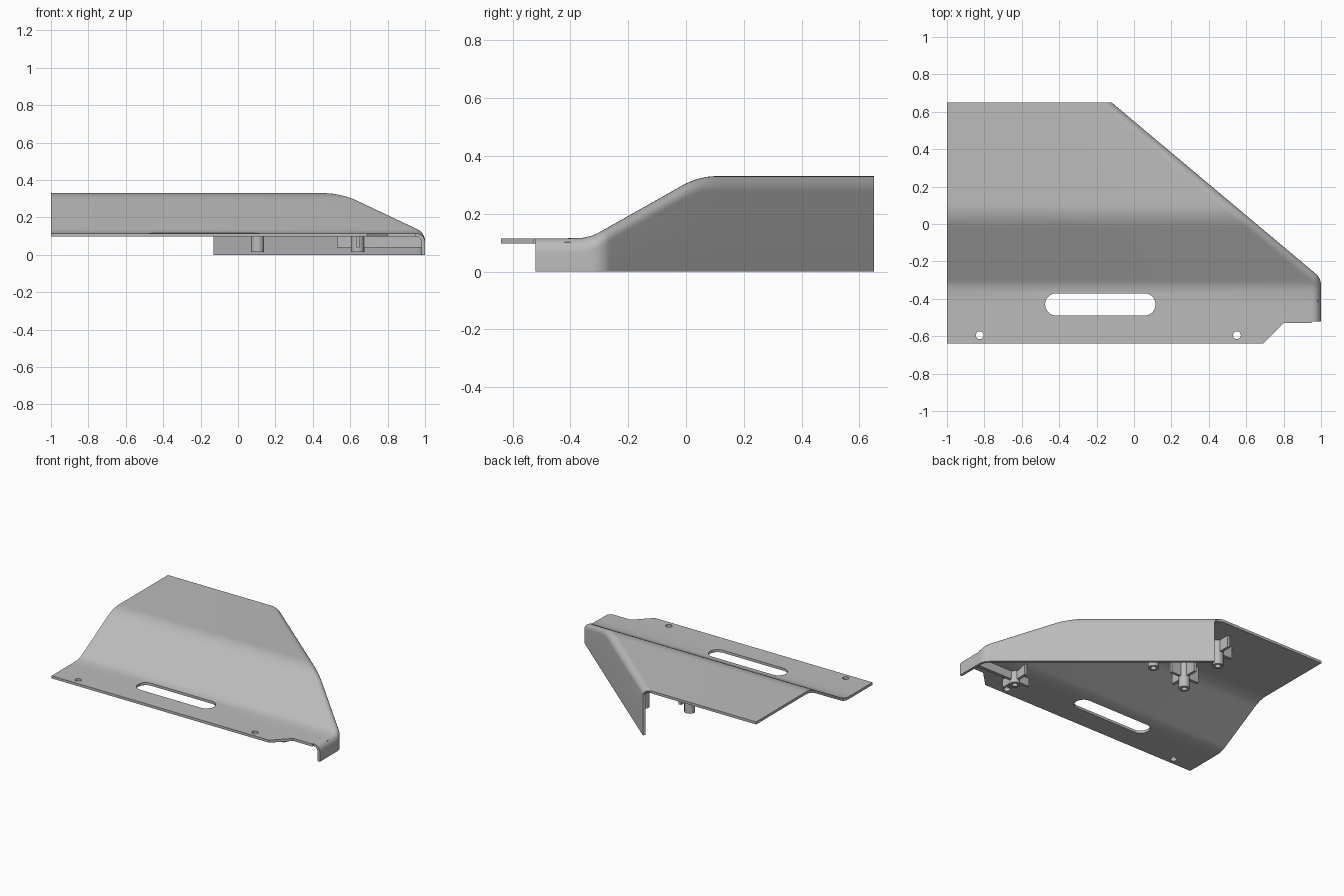
import bpy, bmesh, math
from mathutils import Vector

if "Cube" in bpy.data.objects:
    bpy.data.objects.remove(bpy.data.objects["Cube"])

grey = bpy.data.materials.new("grey plastic")
grey.diffuse_color = (0.5, 0.5, 0.5, 1)
grey.use_nodes = True
grey.node_tree.nodes["Principled BSDF"].inputs["Base Color"].default_value = grey.diffuse_color

THICK, FILLET, CORNER = 0.018, 0.05, 0.08
BACK = 0.65


def soft(u, w):
    return 0 if u < -w else u if u > w else (u + w) ** 2 / (4 * w)


def height(y):
    """Top surface height: low flange, ramp, raised deck."""
    return 0.115 + 0.564 * (soft(y + 0.337, 0.04) - soft(y - 0.044, 0.06))


def finish(name, bm):
    bmesh.ops.recalc_face_normals(bm, faces=bm.faces)
    me = bpy.data.meshes.new(name)
    bm.to_mesh(me)
    bm.free()
    me.materials.append(grey)
    ob = bpy.data.objects.new(name, me)
    bpy.context.collection.objects.link(ob)
    return ob


def smooth(ob):
    bpy.ops.object.select_all(action='DESELECT')
    ob.select_set(True)
    bpy.context.view_layer.objects.active = ob
    bpy.ops.object.shade_smooth_by_angle(angle=math.radians(30))


# Path of the folded edge: (point, inward direction)
slant = math.radians(50)
centre = Vector((1 - CORNER, -0.327))
path = [(Vector((1, y)), Vector((-1, 0))) for y in (-0.52, -0.42, -0.36)]
for i in range(9):
    a = slant * i / 8
    out = Vector((math.cos(a), math.sin(a)))
    path.append((centre + out * CORNER, -out))
start, inward = path[-1]
along = Vector((-math.sin(slant), math.cos(slant)))
path += [(start + along * 1.56 * i / 70, inward) for i in range(1, 71)]

# Cover sheet: deck row, rounded fold and skirt for every path point
bm = bmesh.new()
rows = []
for p, n in path:
    q = p + n * FILLET
    row = [bm.verts.new((-1, q.y, height(q.y)))]
    for k in range(9):
        t = math.pi / 2 * k / 8
        c = p + n * FILLET * (1 - math.sin(t))
        row.append(bm.verts.new((c.x, c.y, height(c.y) - FILLET * (1 - math.cos(t)))))
    row.append(bm.verts.new((p.x, p.y, 0)))
    rows.append(row)
for r0, r1 in zip(rows, rows[1:]):
    for k in range(len(r0) - 1):
        bm.faces.new((r0[k], r0[k + 1], r1[k + 1], r1[k]))
# Front flange with chamfered corner
flange = [(-1, -0.64), (0.69, -0.64), (0.80, -0.53), (0.95, -0.53)]
bm.faces.new([bm.verts.new((x, y, height(y))) for x, y in flange] + [rows[0][1], rows[0][0]])
# Trim the rear edge straight
bmesh.ops.bisect_plane(bm, geom=bm.verts[:] + bm.edges[:] + bm.faces[:],
                       plane_co=(0, BACK, 0), plane_no=(0, 1, 0), clear_outer=True)
bmesh.ops.recalc_face_normals(bm, faces=bm.faces)
if max(bm.faces, key=lambda f: f.calc_area()).normal.z < 0:
    bmesh.ops.reverse_faces(bm, faces=bm.faces)
me = bpy.data.meshes.new("cover_sheet")
bm.to_mesh(me)
bm.free()
me.materials.append(grey)
cover = bpy.data.objects.new("cover_sheet", me)
bpy.context.collection.objects.link(cover)
solid = cover.modifiers.new("thickness", 'SOLIDIFY')
solid.thickness, solid.offset, solid.use_even_offset = THICK, -1, True


def cutter(name, x0, x1, y, r):
    """Upright stadium-shaped cutter (a cylinder when x0 equals x1)."""
    bm = bmesh.new()
    pts = []
    for i in range(32):
        a = 2 * math.pi * (i + 0.5) / 32
        pts.append(bm.verts.new(((x1 if math.cos(a) > 0 else x0) + r * math.cos(a),
                                 y + r * math.sin(a), 0.05)))
    f = bm.faces.new(pts)
    up = bmesh.ops.extrude_face_region(bm, geom=[f])["geom"]
    bmesh.ops.translate(bm, vec=(0, 0, 0.12), verts=[v for v in up if isinstance(v, bmesh.types.BMVert)])
    ob = finish(name, bm)
    ob.hide_render = True
    ob.hide_set(True)
    m = cover.modifiers.new(name, 'BOOLEAN')
    m.operation, m.solver, m.object = 'DIFFERENCE', 'EXACT', ob


# Handle slot and two screw holes
cutter("slot_cutter", -0.415, 0.055, -0.43, 0.06)
cutter("left_hole_cutter", -0.825, -0.825, -0.595, 0.021)
cutter("right_hole_cutter", 0.55, 0.55, -0.595, 0.021)

# Bake the modifiers and remove the cutters
bpy.context.view_layer.update()
baked = bpy.data.meshes.new_from_object(cover.evaluated_get(bpy.context.evaluated_depsgraph_get()))
cover.modifiers.clear()
cover.data = baked
for ob in [o for o in bpy.data.objects if o.name.endswith("cutter")]:
    bpy.data.objects.remove(ob)
smooth(cover)


def peg(name, x, y, tip):
    """Hollow mounting post hanging under the sheet."""
    bm = bmesh.new()
    top = height(y) - 0.01
    rings = []
    for r, z in ((0.035, top), (0.035, tip), (0.018, tip), (0.018, tip + 0.06)):
        rings.append([bm.verts.new((x + r * math.cos(a), y + r * math.sin(a), z))
                      for a in (2 * math.pi * i / 24 for i in range(24))])
    for a, b in zip(rings, rings[1:]):
        for i in range(24):
            j = (i + 1) % 24
            bm.faces.new((a[i], a[j], b[j], b[i]))
    bm.faces.new(rings[0])
    bm.faces.new(rings[-1])
    smooth(finish(name, bm))


def fin(name, x0, x1, y0, y1, bottom):
    """Thin rib whose top follows the underside of the sheet."""
    bm = bmesh.new()
    bmesh.ops.create_cube(bm, size=1)
    for v in bm.verts:
        v.co.x = x1 if v.co.x > 0 else x0
        v.co.y = y1 if v.co.y > 0 else y0
        v.co.z = height(v.co.y) - 0.012 if v.co.z > 0 else bottom
    finish(name, bm)


# Posts with crossed ribs: x, y, tip height, rib bottom, left and right rib reach
posts = {"front_post": (0.64, -0.41, 0.015, 0.04, 0.11, 0.345),
         "side_post": (0.105, 0.315, 0.015, 0.22, 0.11, 0.11),
         "middle_post": (-0.33, 0.10, 0.12, 0.20, 0.11, 0.11),
         "rear_post": (-0.33, 0.43, 0.14, 0.23, 0.11, 0.11)}
for name, (x, y, tip, low, left, right) in posts.items():
    peg(name, x, y, tip)
    for s, reach in ((-1, left), (1, right)):
        a, b = sorted((x + s * 0.03, x + s * reach))
        fin(name + "_cross_rib", a, b, y - 0.01, y + 0.01, low)
        a, b = sorted((y + s * 0.03, y + s * 0.11))
        fin(name + "_long_rib", x - 0.01, x + 0.01, a, b, low)
